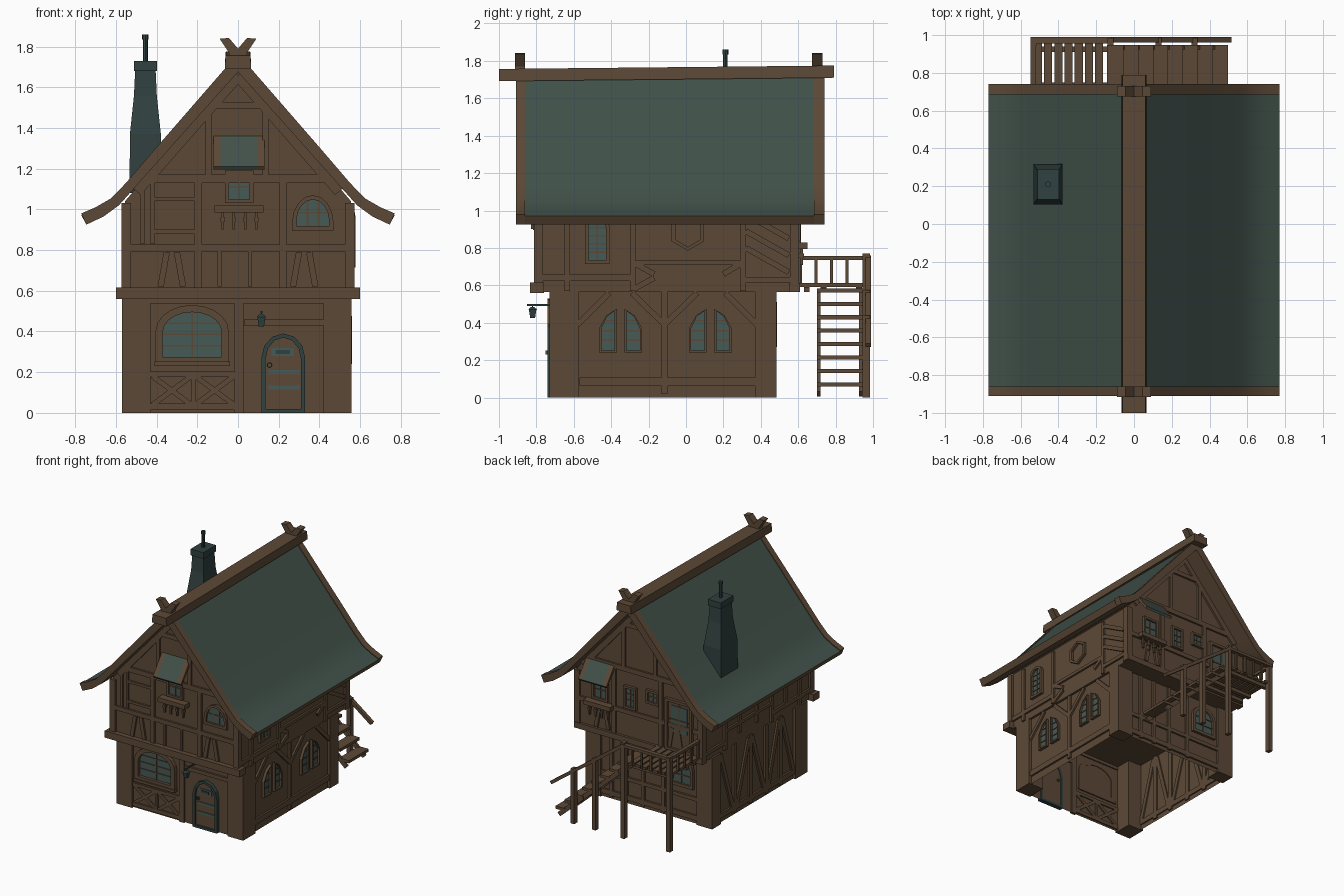
import bpy, bmesh, math
from mathutils import Vector

if "Cube" in bpy.data.objects:
    bpy.data.objects.remove(bpy.data.objects["Cube"])


def material(name, rgb):
    m = bpy.data.materials.new(name)
    m.diffuse_color = (*rgb, 1)
    m.use_nodes = True
    m.node_tree.nodes["Principled BSDF"].inputs["Base Color"].default_value = m.diffuse_color
    return m


WOOD = material("brown timber", (.107, .066, .037))
ROOF = material("teal shingle", (.053, .082, .068))
IRON = material("dark teal iron", (.03, .052, .05))
GLASS = material("teal glass", (.062, .10, .09))

# wall planes: axis, side, offset
WALLS = {"low_front": ("y", -1, .71), "low_back": ("y", 1, .465), "low_right": ("x", 1, .537),
         "low_left": ("x", -1, .55), "up_front": ("y", -1, .795), "up_back": ("y", 1, .59),
         "up_right": ("x", 1, .555), "up_left": ("x", -1, .555), "stair": ("y", 1, 0), "side": ("x", 1, 0)}


def at(w, u, v, d):
    ax, s, o = WALLS[w]
    p = s * (o + d)
    return (u, p, v) if ax == "y" else (p, u, v)


def mesh(name, verts, faces, *mats):
    me = bpy.data.meshes.new(name)
    me.from_pydata(verts, [], faces)
    bm = bmesh.new()
    bm.from_mesh(me)
    bmesh.ops.recalc_face_normals(bm, faces=bm.faces)
    bm.to_mesh(me)
    bm.free()
    for m in mats:
        me.materials.append(m)
    ob = bpy.data.objects.new(name, me)
    bpy.context.collection.objects.link(ob)
    return ob


def prism(name, a, b, *mats):
    n = len(a)
    sides = [(i, (i + 1) % n, n + (i + 1) % n, n + i) for i in range(n)]
    return mesh(name, list(a) + list(b), [tuple(range(n)), tuple(range(n, 2 * n))] + sides, *mats)


def rect(u0, u1, v0, v1):
    return [(u0, v0), (u1, v0), (u1, v1), (u0, v1)]


def arch(u0, u1, v0, vs, v1, n=8):
    c, r = (u0 + u1) / 2, (u1 - u0) / 2
    top = [(c + r * math.cos(math.pi * i / n), vs + (v1 - vs) * math.sin(math.pi * i / n)) for i in range(n + 1)]
    return [(u0, v0), (u1, v0)] + top


def box(name, x0, x1, y0, y1, z0, z1, m=WOOD):
    r = rect(x0, x1, y0, y1)
    return prism(name, [(x, y, z0) for x, y in r], [(x, y, z1) for x, y in r], m)


def plate(name, w, pts, d0, d1, m=WOOD):
    return prism(name, [at(w, u, v, d0) for u, v in pts], [at(w, u, v, d1) for u, v in pts], m)


def bar(name, w, p, q, wd, d1=.015, d0=-.01, m=WOOD):
    p, q = Vector(p), Vector(q)
    t = (q - p).normalized() * wd / 2
    n = Vector((-t.y, t.x))
    return plate(name, w, [p + n, q + n, q - n, p - n], d0, d1, m)


def shrink(pts, t):
    us, vs = [p[0] for p in pts], [p[1] for p in pts]
    cu, cv = (min(us) + max(us)) / 2, (min(vs) + max(vs)) / 2
    fu, fv = 1 - 2 * t / (max(us) - min(us)), 1 - 2 * t / (max(vs) - min(vs))
    return [(cu + (u - cu) * fu, cv + (v - cv) * fv) for u, v in pts]


def ring(name, w, pts, t, d, m=WOOD):
    loops = [[at(w, u, v, k) for u, v in L] for k, L in
             ((-.005, pts), (d, pts), (d, shrink(pts, t)), (-.005, shrink(pts, t)))]
    n = len(pts)
    faces = [(k * n + i, k * n + (i + 1) % n, (k + 1) % 4 * n + (i + 1) % n, (k + 1) % 4 * n + i)
             for k in range(4) for i in range(n)]
    return mesh(name, sum(loops, []), faces, m)


def span(pts, ax, c):
    hits = []
    for a, b in zip(pts, pts[1:] + pts[:1]):
        if (a[ax] - c) * (b[ax] - c) < 0:
            hits.append(a[1 - ax] + (b[1 - ax] - a[1 - ax]) * (c - a[ax]) / (b[ax] - a[ax]))
    return min(hits), max(hits)


def window(name, w, pts, t=.018, cols=2, rows=3, d=.022):
    ring(name + "_frame", w, pts, t, d)
    inner = shrink(pts, t)
    plate(name + "_glass", w, inner, .001, .006, GLASS)
    for ax, k in ((0, cols), (1, rows)):
        lo, hi = min(p[ax] for p in inner), max(p[ax] for p in inner)
        for i in range(1, k):
            c = lo + (hi - lo) * (i / k + .003)
            a, b = span(inner, ax, c)
            bar(name + "_muntin", w, (c, a) if ax == 0 else (a, c), (c, b) if ax == 0 else (b, c), .008, .012, 0)


def bars(name, w, items, d=.015):
    for u0, v0, u1, v1, wd in items:
        bar(name, w, (u0, v0), (u1, v1), wd, d)


# --- ground floor: open-bottomed shell with corner posts
low = [(-.55, -.71), (.537, -.71), (.537, .465), (-.55, .465)]
mesh("ground_walls", [(x, y, z) for z in (0, .575) for x, y in low],
     [(i, (i + 1) % 4, 4 + (i + 1) % 4, 4 + i) for i in range(4)], WOOD)
for x0, x1 in ((-.57, -.43), (.42, .557)):
    for y0, y1 in ((-.73, -.575), (.37, .483)):
        box("corner_post", x0, x1, y0, y1, 0, .57)
# --- upper floor with gable
gable = [(-.555, .565), (.555, .565), (.555, 1.04), (0, 1.69), (-.555, 1.04)]
prism("upper_walls", [(x, -.795, z) for x, z in gable], [(x, .59, z) for x, z in gable], WOOD)
box("front_jetty_beam", -.6, .6, -.835, -.76, .56, .615)
box("back_jetty_beam", -.57, .57, .55, .61, .565, .61)
for s in (-1, 1):
    for y0, y1 in ((-.812, -.765), (.555, .605)):
        box("upper_corner_post", min(s * .525, s * .572), max(s * .525, s * .572), y0, y1, .565, 1.03)

# --- roof: curved shell, teal on the upper side
outer = [(0, 1.765), (.2, 1.535), (.4, 1.305), (.55, 1.13), (.625, 1.053), (.7, 1.01), (.77, .98)]
inner = [(.745, .925), (.66, .965), (.585, 1.02), (.5, 1.115), (0, 1.675)]


def roof_shell(name, y0, y1, drop, teal):
    for s in (-1, 1):
        pts = [(s * x, z - drop) for x, z in outer] + [(s * x, z) for x, z in inner]
        ob = prism(name, [(x, y0, z) for x, z in pts], [(x, y1, z) for x, z in pts], WOOD, ROOF)
        for f in ob.data.polygons:
            f.material_index = int(teal and f.normal.z > .4)
        bpy.ops.object.select_all(action="DESELECT")
        ob.select_set(True)
        bpy.context.view_layer.objects.active = ob
        bpy.ops.object.shade_smooth_by_angle(angle=math.radians(25))


roof_shell("roof_slope", -.86, .685, .008, True)
roof_shell("front_bargeboard", -.91, -.86, 0, False)
roof_shell("back_bargeboard", .685, .74, 0, False)
ridge = lambda y, z: [(-.065, y, z), (.065, y, z), (.06, y, z + .065), (-.06, y, z + .065)]
prism("ridge_beam", ridge(-1, 1.692), ridge(.79, 1.71), WOOD)
horn = [(-.045, 1.75), (.045, 1.75), (.045, 1.77), (.09, 1.838), (.045, 1.842), (0, 1.79), (-.045, 1.842), (-.09, 1.838), (-.045, 1.77)]
for y in (-.915, .675):
    prism("ridge_horns", [(x, y, z) for x, z in horn], [(x, y + .055, z) for x, z in horn], WOOD)

# --- chimney: tapered stack, cap and pipe
stack = [(.078, .108, 1.08), (.076, .106, 1.37), (.056, .075, 1.56), (.05, .068, 1.69)]
for (a, b, z), (c, d, t) in zip(stack, stack[1:]):
    prism("chimney_stack", [(-.455 + x * a, .21 + y * b, z) for x, y in rect(-1, 1, -1, 1)],
          [(-.455 + x * c, .21 + y * d, t) for x, y in rect(-1, 1, -1, 1)], IRON)
box("chimney_cap", -.512, -.398, .13, .29, 1.68, 1.73, IRON)
circ = [(math.cos(i * math.pi / 4), math.sin(i * math.pi / 4)) for i in range(8)]
for r, z0, z1 in ((.012, 1.72, 1.86), (.016, 1.835, 1.86)):
    prism("chimney_pipe", [(-.455 + r * x, .21 + r * y, z0) for x, y in circ],
          [(-.455 + r * x, .21 + r * y, z1) for x, y in circ], IRON)

# --- ground front: arched window, cross braces, door
w = "low_front"
bars("front_timber", w, [(.005, 0, .005, .57, .045), (.03, .445, .42, .445, .03), (-.43, .19, -.01, .19, .025),
                         (-.43, .03, -.01, .03, .03), (-.22, .04, -.22, .18, .02), (-.43, .55, .42, .55, .025)])
for a, b in ((-.42, -.23), (-.21, -.02)):
    bars("cross_brace", w, [(a, .04, b, .18, .025), (a, .18, b, .04, .025)], .01)
window("front_window", w, arch(-.405, -.045, .24, .4, .53, 10), .035, 2, 4, .03)
box("front_window_sill", -.41, -.04, -.75, -.7, .23, .252)
door = arch(.115, .33, 0, .27, .39, 6)
ring("door_frame", w, door, .02, .03, IRON)
plate("door_leaf", w, shrink(door, .018), 0, .015)
for z0, z1, x0, x1 in ((.28, .32, .165, .275), (.19, .21, .15, .305), (.115, .135, .15, .305)):
    plate("door_band", w, rect(x0, x1, z0, z1), .014, .021, GLASS)
plate("door_slot", w, rect(.185, .255, .29, .308), .02, .026, IRON)
ring("door_handle", w, [(.155 + .014 * x, .235 + .014 * y) for x, y in circ], .005, .026, IRON)
# lantern on its bracket
box("lantern_arm", .11, .12, -.85, -.72, .49, .5, IRON)
for z0, z1, a, b in ((.425, .47, .013, .02), (.47, .485, .025, .008), (.485, .495, .003, .003)):
    prism("lantern", [(.115 + a * x, -.82 + a * y, z0) for x, y in rect(-1, 1, -1, 1)],
          [(.115 + b * x, -.82 + b * y, z1) for x, y in rect(-1, 1, -1, 1)], IRON)

# --- upper front and back gable timbers
for w in ("up_front", "up_back"):
    bars("gable_timber", w, [(-.55, .81, .55, .81, .035), (-.48, 1.15, .48, 1.15, .04), (-.15, 1.51, .15, 1.51, .035),
                             (-.195, .6, -.195, 1.14, .035), (.222, .6, .222, 1.14, .035),
                             (-.145, 1.16, -.145, 1.52, .03), (.135, 1.16, .135, 1.52, .03)])
    for s in (-1, 1):
        bars("gable_rafter", w, [(s * .5, 1.09, 0, 1.66, .06), (s * .38, .62, s * .35, .79, .03), (s * .3, .79, s * .27, .62, .03)])
w = "up_front"
bars("front_panel_timber", w, [(-.47, .83, -.47, 1.13, .02), (-.42, .83, -.42, 1.13, .02), (-.42, 1.05, -.21, 1.05, .02),
                               (-.42, .89, -.21, .89, .02), (-.09, .62, -.09, .8, .02), (.06, .62, .06, .8, .02)])
window("front_round_window", w, arch(.265, .47, .895, .93, 1.07), .022, 3, 2)


def awning_window(w, cx, z, h):
    # small window with a shelf, hanging pegs and a sloping awning
    window("awning_window", w, rect(cx - .07, cx + .07, z, z + .16), .018, 2, 2)
    plate("awning_shelf", w, rect(cx - .12, cx + .12, z - .045, z - .01), -.01, .06)
    for i in range(4):
        u = cx - .08 + i * .055
        plate("shelf_peg", w, rect(u - .006, u + .006, z - .13, z - .045), .02, .035)
        plate("peg_tip", w, rect(u - .01, u + .01, z - .09, z - .07), .015, .04)
    for u0, u1, m in ((-.125, -.09, WOOD), (-.09, .09, ROOF), (.09, .125, WOOD)):
        prof = [(0, z + .18 + h), (.115, z + .18), (.105, z + .165), (-.005, z + .15 + h)]
        prism("awning", [at(w, cx + u0, v, d) for d, v in prof], [at(w, cx + u1, v, d) for d, v in prof], m)


awning_window("up_front", .005, 1.03, .15)
awning_window("up_back", .34, .84, .15)
# --- back wall: two windows, balcony door, ground window and planks
w = "up_back"
window("back_window", w, rect(.02, .13, .84, 1.02))
window("back_small_window", w, rect(-.18, -.07, .93, 1.04), .018, 2, 2)
ring("balcony_door_frame", w, rect(-.48, -.24, .61, 1.02), .022, .025)
plate("balcony_door", w, rect(-.46, -.26, .61, 1.0), 0, .008)
plate("balcony_door_pane", w, rect(-.43, -.29, .76, .97), .006, .013, GLASS)
bars("balcony_door_bar", w, [(-.36, .75, -.36, .98, .012), (-.44, .86, -.28, .86, .012)], .018)
window("back_ground_window", "low_back", arch(-.4, -.18, .27, .42, .51), .025, 2, 3)
bars("back_plank", "low_back", [(x, .02, x, .56, .03) for x in (-.13, .05, .2, .33)] +
     [(-.43, .2, .42, .2, .03), (-.43, .05, .42, .05, .04)])

# --- right side, ground: braces and pairs of pointed windows
w = "low_right"
bars("right_timber", w, [(-.115, .02, -.115, .57, .03), (-.57, .085, .37, .085, .045),
                         (-.58, .39, -.41, .56, .03), (-.115, .39, -.29, .56, .03),
                         (-.115, .39, .06, .56, .03), (.38, .39, .21, .56, .03)])
for c in (-.35, .13):
    for s in (-1, 1):
        pts = [(c + s * u, v) for u, v in ((.02, .24), (.115, .24), (.115, .37), (.075, .44), (.02, .475))]
        window("pointed_window", w, pts, .012, 1, 4)
# --- right side, upper
w = "up_right"
side = [(-.635, .57, -.635, 1.02, .03), (-.285, .57, -.285, 1.02, .03), (.305, .57, .305, 1.02, .03),
        (-.78, .64, -.285, .64, .035), (-.285, .72, .305, .72, .025), (.305, .63, .57, .63, .03)]
bars("right_upper_timber", w, side)
bars("right_slat", w, [(.32, .98 - i * .09, .55, .85 - i * .09, .03) for i in range(3)] +
     [(-.28, .72, -.17, .66, .03), (.3, .72, .2, .66, .03), (-.28, .58, -.17, .64, .03)])
window("right_upper_window", w, arch(-.54, -.41, .715, .92, .97, 6), .018, 2, 5)
hexa = [(.01 + .1 * math.sin(i * math.pi / 3), .885 + .1 * math.cos(i * math.pi / 3)) for i in range(6)]
ring("hexagon_frame", w, hexa, .02, .02)
# --- left side: posts and diagonal planks
bars("left_timber", "low_left", [(y, .02, y, .57, .04) for y in (-.4, -.22, -.02, .18)] +
     [(-.57, .06, .37, .06, .04), (-.57, .05, -.42, .55, .035), (-.38, .55, -.24, .05, .035),
      (-.2, .05, -.04, .55, .035), (0, .55, .16, .05, .035), (.2, .05, .36, .55, .035)])
bars("left_upper_timber", "up_left", side + [(y, .64, y, 1.02, .03) for y in (-.46, -.1, .12)])

# --- back balcony: boards, joists, railing
for i in range(7):
    box("balcony_board", -.53 + i * .054, -.487 + i * .054, .59, .965 - .01 * (i % 2), .592, .612)
for y in (.63, .72, .91):
    box("balcony_joist", -.53, -.14, y, y + .03, .565, .592)
for x, top in ((-.53, .76), (-.125, .77), (.13, .575), (.32, .44)):
    box("railing_post", x - .016, x + .016, .945, .985, 0, top)
box("balcony_end_rail", -.548, -.52, .59, .99, .735, .757)
box("balcony_rail", -.548, -.11, .955, .99, .735, .757)
for i in range(4):
    box("end_baluster", -.542, -.526, .605 + i * .083, .62 + i * .083, .61, .74)
    box("front_baluster", -.46 + i * .083, -.445 + i * .083, .963, .978, .6, .74)
# --- stairs running down towards +x
for i in range(8):
    x, z = -.1 + i * .079, .572 - i * .0718
    box("stair_step", x - .044, x + .044, .70, .947, z - .01, z + .012)
for d in (.70, .925):
    bar("stair_stringer", "stair", (-.13, .56), (.47, .02), .035, d + .018, d)
bar("stair_handrail", "stair", (-.13, .75), (.51, .28), .025, .99, .96)
